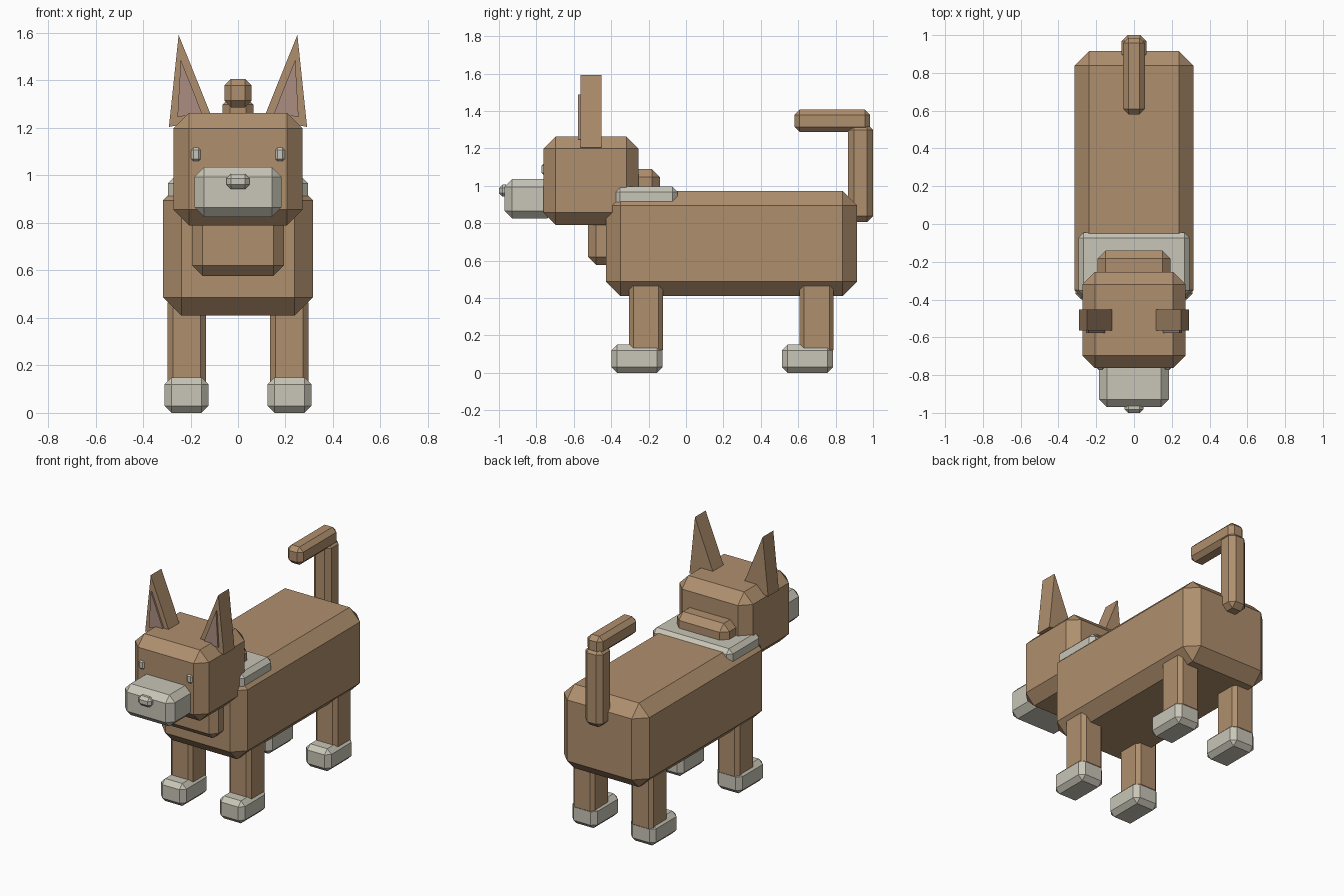
import bpy, bmesh

if "Cube" in bpy.data.objects:
    bpy.data.objects.remove(bpy.data.objects["Cube"])


def material(name, rgb):
    m = bpy.data.materials.new(name)
    m.diffuse_color = (*rgb, 1)
    m.use_nodes = True
    m.node_tree.nodes["Principled BSDF"].inputs["Base Color"].default_value = m.diffuse_color
    return m


TAN = material("tan fur", (0.43, 0.275, 0.155))
PALE = material("pale grey fur", (0.58, 0.56, 0.475))
PINK = material("inner ear pink", (0.41, 0.27, 0.225))


def finish(name, bm, mat):
    bmesh.ops.recalc_face_normals(bm, faces=bm.faces)
    mesh = bpy.data.meshes.new(name)
    bm.to_mesh(mesh)
    bm.free()
    mesh.materials.append(mat)
    bpy.context.collection.objects.link(bpy.data.objects.new(name, mesh))


def block(name, xs, ys, zs, chamfer, mat):
    """Chamfered box given by its extents on each axis."""
    bm = bmesh.new()
    bmesh.ops.create_cube(bm, size=1)
    for v in bm.verts:
        for i, (lo, hi) in enumerate((xs, ys, zs)):
            v.co[i] = lo if v.co[i] < 0 else hi
    bmesh.ops.bevel(bm, geom=bm.edges[:], offset=chamfer, segments=1,
                    profile=0.5, affect='EDGES')
    finish(name, bm, mat)


def prism(name, outline, y0, y1, mat):
    """Outline in the xz plane, extruded from y0 to y1."""
    bm = bmesh.new()
    face = bm.faces.new([bm.verts.new((x, y0, z)) for x, z in outline])
    new = bmesh.ops.extrude_face_region(bm, geom=[face])["geom"]
    for v in new:
        if isinstance(v, bmesh.types.BMVert):
            v.co.y = y1
    finish(name, bm, mat)


def span(side, a, b):
    return tuple(sorted((side * a, side * b)))


# Trunk, neck and shoulder patch
block("body", (-0.316, 0.316), (-0.427, 0.915), (0.41, 0.972), 0.077, TAN)
block("neck", (-0.193, 0.193), (-0.523, -0.14), (0.577, 1.09), 0.043, TAN)
block("shoulder_patch", (-0.295, 0.295), (-0.38, -0.045), (0.87, 0.995), 0.028, PALE)

# Head, muzzle and nose
block("head", (-0.272, 0.272), (-0.763, -0.253), (0.79, 1.264), 0.066, TAN)
block("muzzle", (-0.184, 0.184), (-0.97, -0.70), (0.825, 1.035), 0.041, PALE)
block("nose", (-0.049, 0.049), (-1.0, -0.945), (0.942, 1.006), 0.019, PALE)

# Tail: upright post with a forward-pointing tip
block("tail_post", (-0.065, 0.065), (0.865, 1.0), (0.805, 1.33), 0.032, TAN)
block("tail_tip", (-0.057, 0.057), (0.58, 0.985), (1.287, 1.407), 0.028, TAN)

for label, s in (("left", 1), ("right", -1)):
    # Eyes and ears
    block(f"eye_{label}", span(s, 0.158, 0.197), (-0.772, -0.735),
          (1.06, 1.117), 0.009, PALE)
    prism(f"ear_{label}", [(s * 0.25, 1.592), (s * 0.108, 1.24), (s * 0.291, 1.204)],
          -0.565, -0.452, TAN)
    prism(f"inner_ear_{label}",
          [(s * 0.241, 1.487), (s * 0.15, 1.258), (s * 0.255, 1.247)],
          -0.577, -0.56, PINK)
    # Legs and paws
    for end, y in (("front", -0.305), ("rear", 0.607)):
        block(f"{end}_leg_{label}", span(s, 0.135, 0.297), (y, y + 0.182),
              (0.1, 0.487), 0.023, TAN)
        block(f"{end}_paw_{label}", span(s, 0.124, 0.31), (y - 0.094, y + 0.18),
              (0.0, 0.15), 0.03, PALE)
